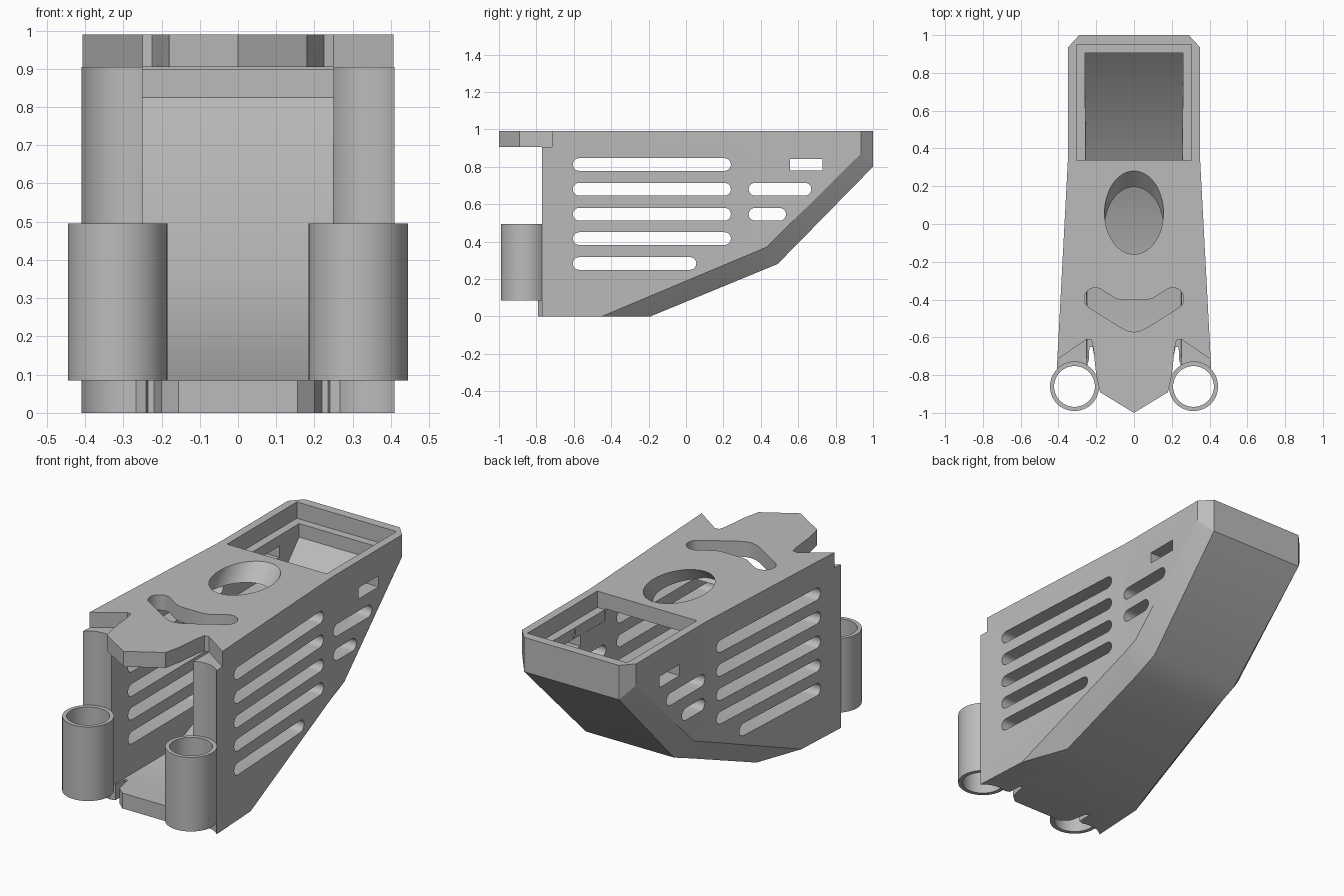
import bpy, bmesh, math
from mathutils import Matrix, Vector

if "Cube" in bpy.data.objects:
    bpy.data.objects.remove(bpy.data.objects["Cube"], do_unlink=True)

grey = bpy.data.materials.new("plain grey")
grey.use_nodes = True
COLOUR = (0.5, 0.5, 0.5, 1)
grey.diffuse_color = COLOUR
grey.node_tree.nodes["Principled BSDF"].inputs["Base Color"].default_value = COLOUR


def make_object(name, bm):
    bmesh.ops.recalc_face_normals(bm, faces=bm.faces)
    mesh = bpy.data.meshes.new(name)
    bm.to_mesh(mesh)
    bm.free()
    mesh.materials.append(grey)
    obj = bpy.data.objects.new(name, mesh)
    bpy.context.collection.objects.link(obj)
    return obj


def prism(name, pts, axis, lo, hi):
    """Extrude a plan (axis z) or side (axis x) outline."""
    bm = bmesh.new()
    place = (lambda a, b, h: (a, b, h)) if axis == "z" else (lambda a, b, h: (h, a, b))
    face = bm.faces.new([bm.verts.new(place(a, b, lo)) for a, b in pts])
    ext = bmesh.ops.extrude_face_region(bm, geom=[face])
    move = Vector(place(0, 0, hi - lo))
    bmesh.ops.translate(bm, vec=move, verts=[g for g in ext["geom"] if isinstance(g, bmesh.types.BMVert)])
    return make_object(name, bm)


def cylinder(name, radius, depth, centre, tilt=0):
    bm = bmesh.new()
    mat = Matrix.Translation(centre) @ Matrix.Rotation(tilt, 4, "X")
    bmesh.ops.create_cone(bm, cap_ends=True, segments=64, radius1=radius, radius2=radius, depth=depth, matrix=mat)
    return make_object(name, bm)


def cut(target, cutter):
    cutter.hide_render = True
    mod = target.modifiers.new("cut", "BOOLEAN")
    mod.operation, mod.solver, mod.object = "DIFFERENCE", "EXACT", cutter
    bpy.context.view_layer.objects.active = target
    bpy.ops.object.modifier_apply(modifier=mod.name)
    bpy.data.objects.remove(cutter, do_unlink=True)


def mirrored(half):
    """Complete a left-to-right outline from its right-hand (+x) points."""
    return [(-x, y) for x, y in half] + [(x, y) for x, y in reversed(half) if x > 0]


def arc(cx, cy, r, start, end, n=10):
    angles = [math.radians(start + (end - start) * i / n) for i in range(n + 1)]
    return [(cx + r * math.cos(a), cy + r * math.sin(a)) for a in angles]


# Body: chamfered wedge hull, flared towards the front
W, TOP, BEND = 0.35, 0.99, 0.34
side_edge = [(-1.1, 0), (-0.45, 0), (0.43, 0.37), (0.935, 0.87), (0.935, TOP), (-1.1, TOP)]
keel_edge = [(-0.19, 0), (0.49, 0.28), (1.0, 0.80), (1.0, TOP)]
keel_inset = [0.08, 0.08, 0.06, 0.06]
bm = bmesh.new()
for s in (-1, 1):
    for y, z in side_edge:
        bm.verts.new((s * W, y, z))
    for (y, z), inset in zip(keel_edge, keel_inset):
        bm.verts.new((s * (W - inset), y, z))
bmesh.ops.convex_hull(bm, input=bm.verts)
bmesh.ops.dissolve_limit(bm, angle_limit=0.02, verts=bm.verts, edges=bm.edges)
bmesh.ops.bisect_plane(bm, geom=bm.verts[:] + bm.edges[:] + bm.faces[:],
                       plane_co=(0, BEND, 0), plane_no=(0, 1, 0))
for v in bm.verts:
    if v.co.y < BEND:
        v.co.x += math.copysign((BEND - v.co.y) * 0.053, v.co.x)
body = make_object("body_shell", bm)

# Hollow interior, widening slightly towards the back
hollow = prism("hollow", [(-1.3, 0.085), (-0.21, 0.085), (0.45, 0.355), (0.905, 0.825),
                          (0.905, 0.905), (-1.3, 0.905)], "x", -0.24, 0.24)
for v in hollow.data.vertices:
    v.co.x += math.copysign((v.co.y + 0.75) * 0.012, v.co.x)
cut(body, hollow)

# Front outlines of the floor lip, side walls and top plate
floor_lip = [(0.6, -1.4), (0.6, -0.79), (0.41, -0.79), (0.24, -0.73), (0.236, -0.65),
             (0.22, -0.65), (0.2, -0.75), (0.155, -0.79)]
wall_front = [(0.6, -1.4), (0.6, -0.77)]
top_plate = [(0.6, -1.4), (0.6, -0.85), (0.41, -0.72), (0.25, -0.61), (0.225, -0.615), (0.215, -0.66),
             (0.2, -0.8), (0.18, -0.89), (0, -1.0)]
for half, lo, hi in ((floor_lip, -0.1, 0.085), (wall_front, 0.085, 0.905), (top_plate, 0.905, 1.2)):
    cut(body, prism("front_cut", mirrored(half), "z", lo, hi))

# Tube seats scooped out of the wall ends
TUBE_X, TUBE_Y, TUBE_R = 0.315, -0.86, 0.13
for s in (-1, 1):
    cut(body, cylinder("seat_cut", TUBE_R, 1.1, (s * TUBE_X, TUBE_Y, 0.355)))

# Square top opening with a shallow ledge
for w, front, back, low in ((0.305, 0.34, 0.95, 0.9), (0.258, 0.342, 0.905, 0.84)):
    cut(body, prism("opening_cut", [(-w, front), (w, front), (w, back), (-w, back)], "z", low, 1.2))

# Slanted round hole in the top
cut(body, cylinder("round_cut", 0.156, 0.5, (0, 0.06, TOP), -math.pi / 4))

# Boomerang-shaped hole in the top
wing = arc(0.205, -0.395, 0.058, -60, 115)
boomerang = [(0, -0.572), (0.035, -0.565), (0.07, -0.548)] + wing + [(0.1, -0.393), (0.07, -0.402)]
outline = boomerang + [(-x, y) for x, y in reversed(boomerang) if x > 0]
cut(body, prism("boomerang_cut", outline, "z", 0.8, 1.2))

# Side vents: long slots, short slots and a square-ended window
R = 0.034
for y0, y1, z in ((-0.605, 0.24, 0.812), (-0.605, 0.24, 0.68), (-0.605, 0.24, 0.546),
                  (-0.605, 0.24, 0.416), (-0.605, 0.055, 0.283), (0.335, 0.67, 0.68), (0.335, 0.535, 0.546)):
    slot = arc(y0 + R, z, R, 90, 270) + arc(y1 - R, z, R, -90, 90)
    cut(body, prism("slot_cut", slot, "x", -0.8, 0.8))
cut(body, prism("window_cut", [(0.555, 0.78), (0.73, 0.78), (0.73, 0.842), (0.555, 0.842)], "x", -0.8, 0.8))

# Open tubes at the front corners
parts = [body]
for side, s in (("right", -1), ("left", 1)):
    centre = (s * TUBE_X, TUBE_Y, 0.29)
    tube = cylinder(side + "_tube", TUBE_R, 0.41, centre)
    cut(tube, cylinder("bore_cut", 0.108, 0.6, centre))
    parts.append(tube)

# Smooth curved walls while keeping hard edges
bpy.ops.object.select_all(action="DESELECT")
for obj in parts:
    obj.select_set(True)
bpy.context.view_layer.objects.active = body
bpy.ops.object.shade_smooth_by_angle(angle=math.radians(25))
